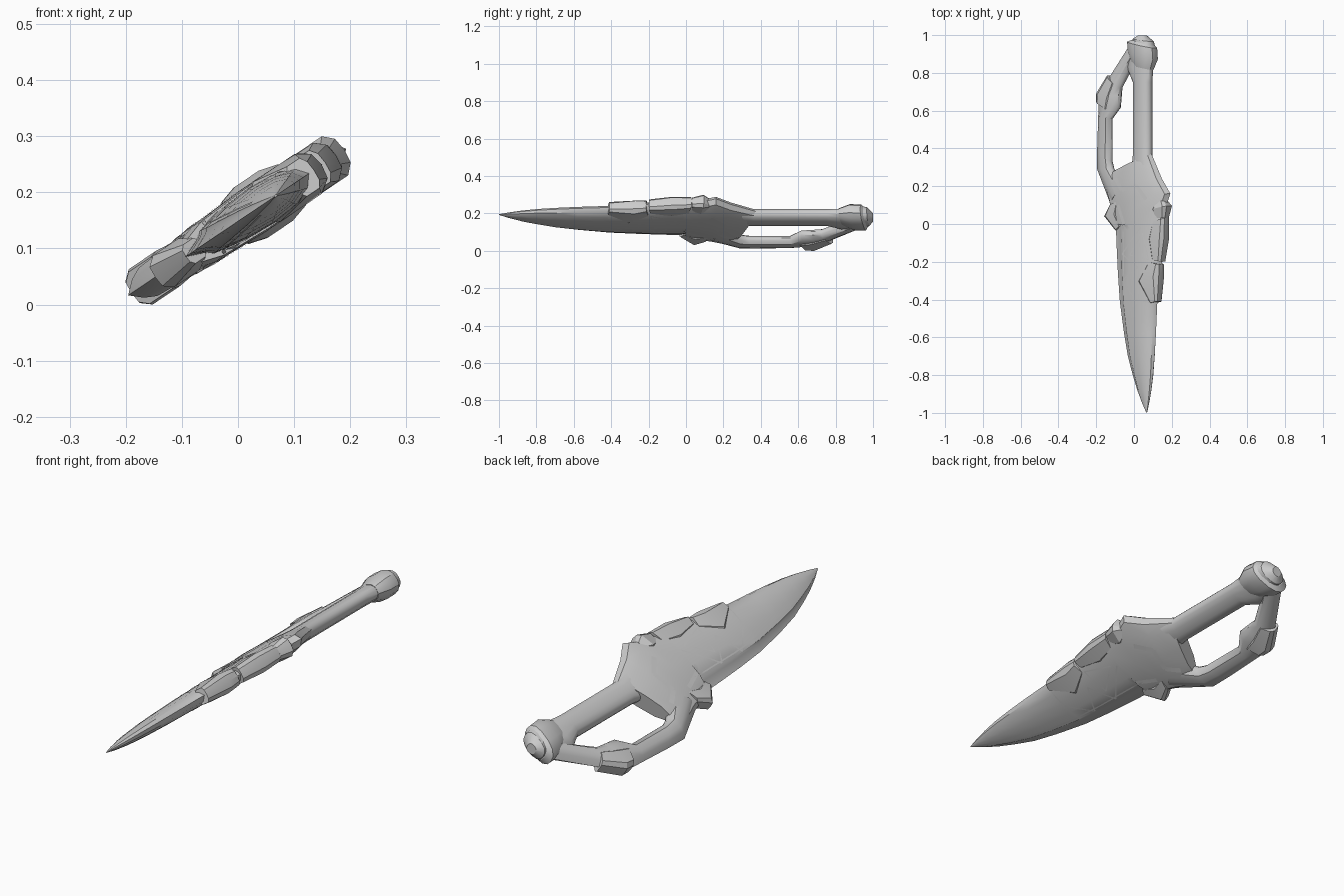
import bpy, bmesh, math
from mathutils import Vector, Matrix
from mathutils.bvhtree import BVHTree

if "Cube" in bpy.data.objects:
    bpy.data.objects.remove(bpy.data.objects["Cube"])

# The dagger is drawn flat in (x, y) as seen from above, then tilted about y
TILT = math.radians(34)
K = 1 / math.cos(TILT)
POSE = Matrix.Translation((0, 0, 0.14)) @ Matrix.Rotation(-TILT, 4, 'Y')
trees = []
parts = []


def finish(name, bm, angle=35):
    bm.transform(POSE)
    me = bpy.data.meshes.new(name)
    bm.to_mesh(me)
    bm.free()
    ob = bpy.data.objects.new(name, me)
    bpy.context.collection.objects.link(ob)
    bpy.ops.object.select_all(action='DESELECT')
    ob.select_set(True)
    bpy.context.view_layer.objects.active = ob
    bpy.ops.object.shade_smooth_by_angle(angle=math.radians(angle))
    parts.append(ob)
    return ob


def ribbon(name, left, right, thick, prof, angle=35, base=False):
    """Loft between two outlines; prof is the upper half section (across, height)."""
    ring = prof + [(s, -h) for s, h in prof[-2:0:-1]]
    bm = bmesh.new()
    rows = []
    for (lx, ly), (rx, ry), t in zip(left, right, thick):
        rows.append([bm.verts.new(((lx + (rx - lx) * s) * K, ly + (ry - ly) * s, h * t))
                     for s, h in ring])
    n = len(ring)
    for a, b in zip(rows, rows[1:]):
        for i in range(n):
            j = (i + 1) % n
            bm.faces.new((a[i], a[j], b[j], b[i]))
    bm.faces.new(rows[0])
    bm.faces.new(rows[-1][::-1])
    bmesh.ops.recalc_face_normals(bm, faces=bm.faces)
    if base:
        trees.append(BVHTree.FromBMesh(bm))
    return finish(name, bm, angle)


def inlay(name, path, width=0.008, lift=0.0015, closed=False):
    """Thin raised line lying on both faces of the main parts."""
    pts = [Vector((x * K, y)) for x, y in path]
    if closed:
        pts.append(pts[0])
    bm = bmesh.new()
    for side in (1, -1):
        for a, b in zip(pts, pts[1:]):
            d = (b - a).normalized()
            nrm = Vector((-d.y, d.x)) * width / 2
            steps = max(2, int((b - a).length / 0.025))
            prev = None
            for i in range(steps + 1):
                p = a.lerp(b, i / steps)
                row = []
                for q in (p - nrm, p + nrm):
                    zs = [hit[0].z * side for hit in
                          (t.ray_cast(Vector((q.x, q.y, side)), Vector((0, 0, -side))) for t in trees)
                          if hit[0]]
                    if zs:
                        row.append(bm.verts.new((q.x, q.y, side * (max(zs) + lift))))
                if len(row) < 2:
                    prev = None
                    continue
                if prev:
                    f = [prev[0], row[0], row[1], prev[1]]
                    bm.faces.new(f if side > 0 else f[::-1])
                prev = row
    bmesh.ops.delete(bm, geom=[v for v in bm.verts if not v.link_faces], context='VERTS')
    finish(name, bm)


ROUND = [(0, 0), (.03, .45), (.15, .82), (.35, 1), (.65, 1), (.85, .82), (.97, .45), (1, 0)]
EDGED = [(0, 0), (.12, .38), (.15, .6), (.35, .88), (.58, 1), (.8, .88), (.94, .55), (1, 0)]
PLATE = [(0, 0), (.02, .6), (.2, 1), (.8, 1), (.97, .6), (1, 0)]

# Blade: cutting edge on the left, rounded spine on the right
ys = [-1, -.95, -.88, -.8, -.7, -.58, -.42, -.40, -.25, -.1, .06]
xl = [.068, .046, .02, -.004, -.03, -.05, -.071, -.073, -.083, -.09, -.095]
xr = [.072, .082, .094, .104, .112, .119, .126, .134, .145, .168, .176]
th = [.002, .010, .018, .024, .029, .033, .036, .037, .039, .04, .04]
ribbon("blade", list(zip(xl, ys)), list(zip(xr, ys)), th, EDGED, base=True)

# Guard body between blade and grip
ribbon("guard_body",
       [(-.095, .0), (-.115, .06), (-.13, .13), (-.15, .2), (-.11, .27)],
       [(.168, -.02), (.172, .09), (.195, .16), (.15, .24), (.096, .37)],
       [.041, .043, .043, .042, .035],
       [(0, 0), (.04, .5), (.2, .88), (.5, 1), (.8, .95), (.95, .6), (1, 0)], base=True)

# Grip bar, flaring where it joins the bow
ribbon("grip",
       [(-.01, .24), (.002, .36), (.002, .75), (-.03, .83), (-.02, .92)],
       [(.12, .27), (.094, .36), (.094, .75), (.1, .83), (.1, .92)],
       [.036, .034, .034, .036, .036], ROUND)

# Knuckle bow with a sharp outer edge
BOW = [(0, 0), (.2, .65), (.4, 1), (.75, 1), (.95, .5), (1, 0)]
ribbon("knuckle_bow",
       [(-.12, .1), (-.193, .29), (-.192, .4), (-.187, .56), (-.185, .63), (-.18, .68), (-.135, .765), (-.015, .955)],
       [(-.04, .2), (-.105, .29), (-.115, .33), (-.115, .555), (-.07, .615), (-.065, .68), (-.063, .72), (.01, .86)],
       [.036, .03, .028, .028, .031, .033, .03, .034], BOW)
ribbon("bow_plate",
       [(-.187, .645), (-.187, .69), (-.13, .785)],
       [(-.12, .6), (-.105, .66), (-.085, .735)],
       [.034, .038, .034], PLATE, 20)

# Pommel: wide collar and smaller domed cap
ribbon("pommel_collar",
       [(.0, .84), (-.022, .91), (-.024, .965), (.0, .975)],
       [(.1, .815), (.12, .87), (.116, .93), (.1, .95)],
       [.036, .054, .054, .042], ROUND, 30)
ribbon("pommel_cap",
       [(-.0, .95), (.004, .98), (.03, .998)],
       [(.108, .93), (.1, .965), (.065, .998)],
       [.046, .042, .022], ROUND, 30)

# Small hooks at both ends of the guard
ribbon("edge_hook",
       [(-.09, -.035), (-.145, .04), (-.115, .1)],
       [(-.06, -.01), (-.07, .05), (-.06, .12)],
       [.02, .034, .034], PLATE, 20)
ribbon("spine_hook",
       [(.12, .03), (.11, .075), (.13, .11)],
       [(.178, .03), (.192, .095), (.17, .125)],
       [.03, .042, .03], PLATE, 20)

# Faceted plates on the spine
ribbon("spine_plate",
       [(.09, -.2), (.03, -.31), (.1, -.42)],
       [(.15, -.215), (.152, -.27), (.138, -.41)],
       [.036, .043, .032], PLATE, 15)
ribbon("spine_plate_rear",
       [(.11, .01), (.09, -.08), (.11, -.19)],
       [(.178, .03), (.177, -.08), (.158, -.2)],
       [.036, .041, .034], PLATE, 15)

# Engraved-looking lines on both faces
inlay("blade_border", [(x + (r - x) * .2, y) for x, r, y in zip(xl, xr, ys)][2:], .006)
inlay("zigzag_line", [(.118, -.42), (.03, -.4), (-.045, -.3), (.045, -.23), (-.045, -.16), (.06, -.02)], .007)
inlay("triangle_line", [(.1, -.19), (.0, -.165), (.07, -.05)], .006, closed=True)
inlay("guard_channel", [(-.075, .24), (-.04, .18), (.04, .2), (.09, .13)], .022)
inlay("edge_channel", [(-.06, .1), (-.03, .0), (-.005, -.03)], .018)

# Rest on the ground, centred
pts = [v.co for ob in parts for v in ob.data.vertices]
lo = [min(p[i] for p in pts) for i in range(3)]
hi = [max(p[i] for p in pts) for i in range(3)]
shift = Matrix.Translation((-(lo[0] + hi[0]) / 2, -(lo[1] + hi[1]) / 2, -lo[2]))
for ob in parts:
    ob.data.transform(shift)
